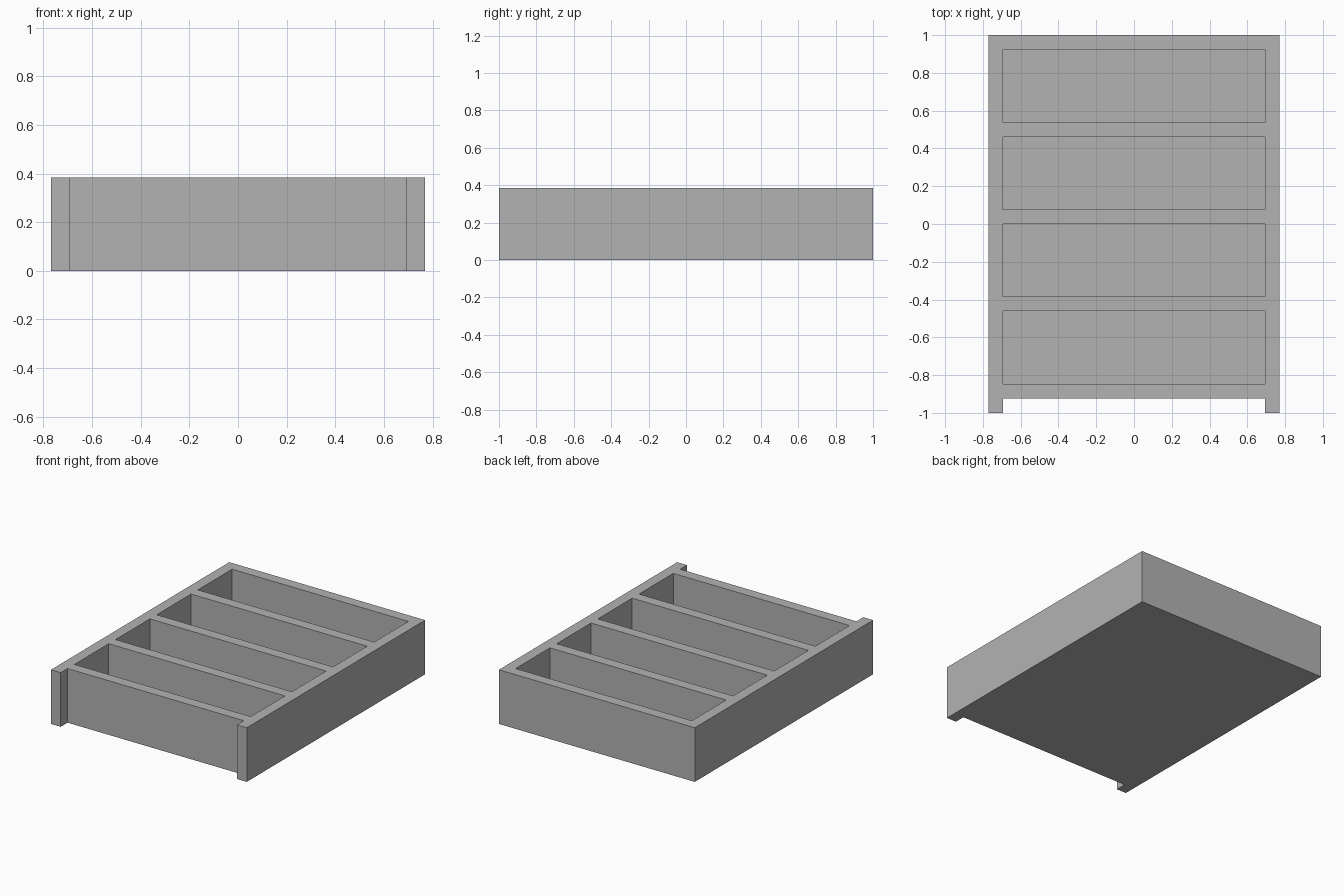
import bpy
import bmesh

if "Cube" in bpy.data.objects:
    bpy.data.objects.remove(bpy.data.objects["Cube"])

U = 2 / 26          # wall thickness module
W, L, H = 20 * U, 26 * U, 5 * U
FLOOR = U

grey = bpy.data.materials.new("plain grey")
grey.diffuse_color = (0.45, 0.45, 0.45, 1)
grey.use_nodes = True
grey.node_tree.nodes["Principled BSDF"].inputs["Base Color"].default_value = grey.diffuse_color

# Grid lines across the tray: walls and pockets alternate along y
xs = [-W / 2, -W / 2 + U, W / 2 - U, W / 2]
ys = [-L / 2, -L / 2 + U]
for i in range(4):
    ys += [ys[-1] + U, ys[-1] + 6 * U]
ys.append(L / 2)


def top_height(i, j):
    """Surface height of a grid cell; 0 means empty."""
    if not (0 <= i < 3 and 0 <= j < len(ys) - 1):
        return 0
    if i != 1:
        return H                      # side walls
    if j == 0:
        return 0                      # open recess at the front
    return H if j % 2 else FLOOR      # dividers and pocket floors


bm = bmesh.new()


def quad(*pts):
    bm.faces.new([bm.verts.new(p) for p in pts])


# Tray: top, underside and the vertical steps between neighbouring cells
for i in range(3):
    for j in range(len(ys) - 1):
        h = top_height(i, j)
        if not h:
            continue
        x0, x1, y0, y1 = xs[i], xs[i + 1], ys[j], ys[j + 1]
        quad((x0, y0, h), (x1, y0, h), (x1, y1, h), (x0, y1, h))
        quad((x0, y1, 0), (x1, y1, 0), (x1, y0, 0), (x0, y0, 0))
        for di, dj, a, b in ((0, -1, (x0, y0), (x1, y0)), (1, 0, (x1, y0), (x1, y1)),
                             (0, 1, (x1, y1), (x0, y1)), (-1, 0, (x0, y1), (x0, y0))):
            n = top_height(i + di, j + dj)
            if n < h:
                quad((*a, n), (*b, n), (*b, h), (*a, h))

# Weld and merge coplanar cells into clean flat faces
bmesh.ops.remove_doubles(bm, verts=bm.verts, dist=1e-4)
bmesh.ops.dissolve_limit(bm, angle_limit=0.01, verts=bm.verts, edges=bm.edges)
bmesh.ops.triangulate(bm, faces=[f for f in bm.faces if len(f.verts) > 4])
bmesh.ops.recalc_face_normals(bm, faces=bm.faces)

mesh = bpy.data.meshes.new("divided_tray")
bm.to_mesh(mesh)
bm.free()
mesh.materials.append(grey)
tray = bpy.data.objects.new("divided_tray", mesh)
bpy.context.collection.objects.link(tray)
